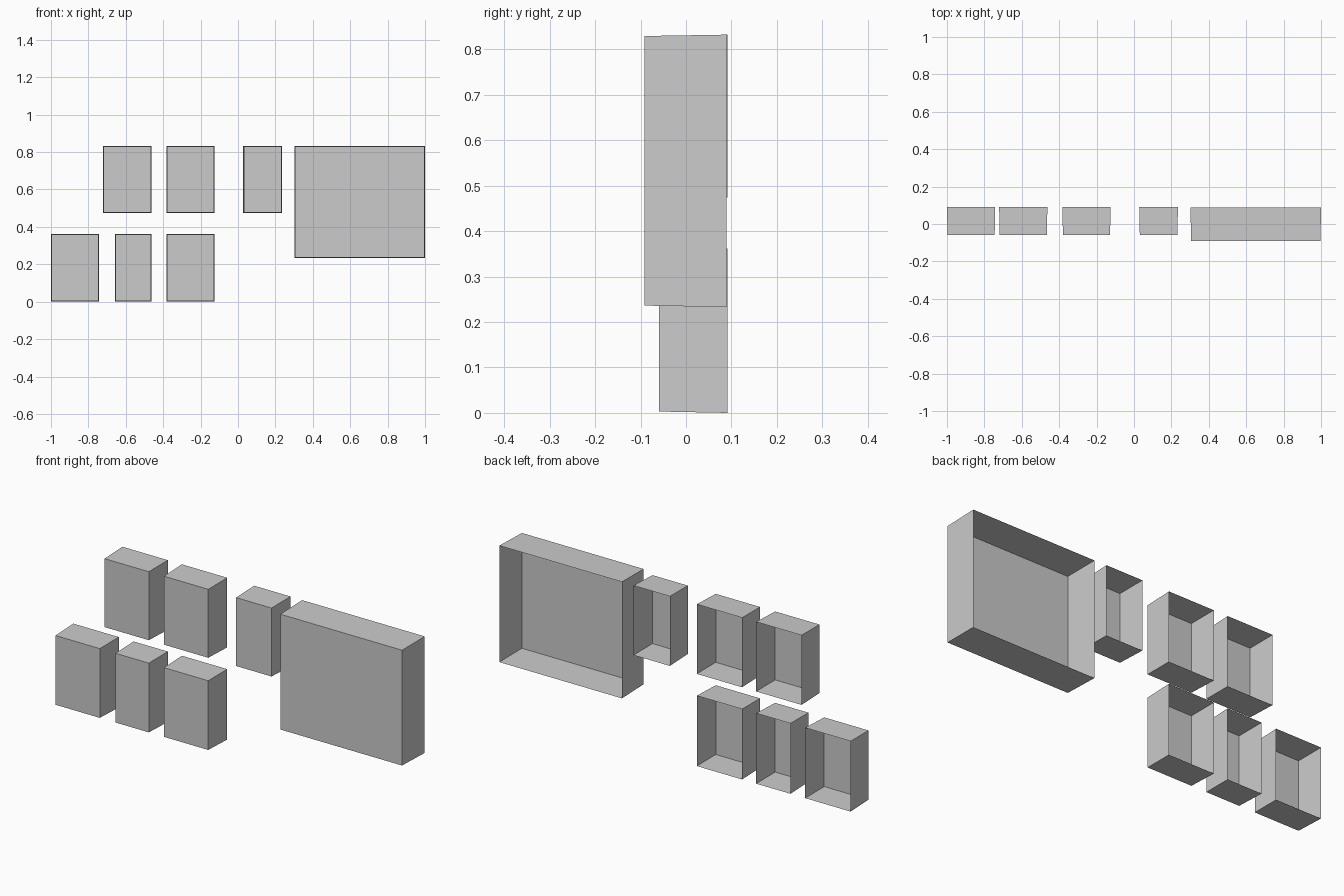
import bpy, bmesh

cube = bpy.data.objects.get("Cube")
if cube:
    bpy.data.objects.remove(cube)

# Single plain grey
grey = bpy.data.materials.new("plain_grey")
grey.use_nodes = True
colour = (0.6, 0.6, 0.6, 1)
grey.diffuse_color = colour
grey.node_tree.nodes["Principled BSDF"].inputs["Base Color"].default_value = colour

BACK = 0.091
TAPER = 0.003


def open_box(name, x0, x1, z0, z1, front, back=BACK):
    """Thin shell, open at the back, with the front panel very slightly smaller."""
    bm = bmesh.new()
    bmesh.ops.create_cube(bm, size=1)
    open_face = max(bm.faces, key=lambda f: f.calc_center_median().y)
    bmesh.ops.delete(bm, geom=[open_face], context="FACES_ONLY")
    for v in bm.verts:
        at_front = v.co.y < 0
        inset = TAPER if at_front else 0
        v.co.x = x0 + inset if v.co.x < 0 else x1 - inset
        v.co.z = z0 + inset if v.co.z < 0 else z1 - inset
        v.co.y = front if at_front else back
    mesh = bpy.data.meshes.new(name)
    bm.to_mesh(mesh)
    bm.free()
    mesh.materials.append(grey)
    obj = bpy.data.objects.new(name, mesh)
    bpy.context.collection.objects.link(obj)


TOP = 0.832
HEIGHT = 0.358
SMALL_FRONT = -0.059

# Upper row of small boxes
upper = {
    "upper_right_box": (-0.721, -0.463),
    "upper_middle_box": (-0.383, -0.125),
    "upper_narrow_box": (0.028, 0.235),
}
for name, (x0, x1) in upper.items():
    open_box(name, x0, x1, TOP - HEIGHT, TOP, SMALL_FRONT)

# Lower row of small boxes
lower = {
    "lower_right_box": (-1.0, -0.742),
    "lower_narrow_box": (-0.658, -0.463),
    "lower_middle_box": (-0.383, -0.125),
}
for name, (x0, x1) in lower.items():
    open_box(name, x0, x1, 0, HEIGHT + 0.004, SMALL_FRONT)

# Large box on the left
open_box("large_box", 0.302, 1.0, 0.233, TOP, -0.091, 0.089)
